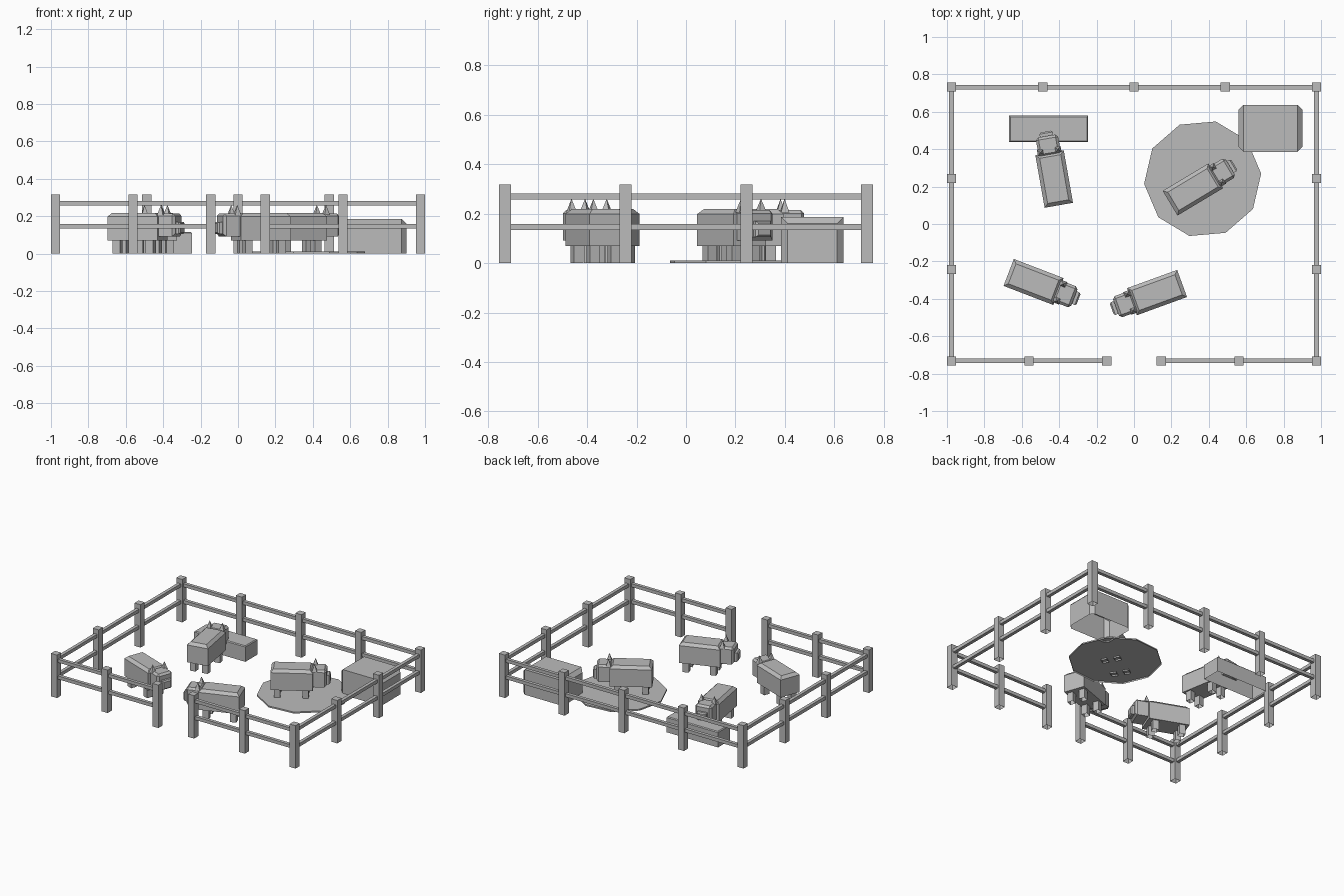
import bpy, bmesh, math
from mathutils import Matrix

if "Cube" in bpy.data.objects:
    bpy.data.objects.remove(bpy.data.objects["Cube"])

grey = bpy.data.materials.new("plain_grey")
grey.diffuse_color = (0.5, 0.5, 0.5, 1)
grey.use_nodes = True
grey.node_tree.nodes["Principled BSDF"].inputs["Base Color"].default_value = grey.diffuse_color


def finish(name, bm, matrix=None):
    # Ground-touching parts have no underside
    low = [f for f in bm.faces if all(abs(v.co.z) < 1e-5 for v in f.verts)]
    bmesh.ops.delete(bm, geom=low, context='FACES_ONLY')
    mesh = bpy.data.meshes.new(name)
    bm.to_mesh(mesh)
    bm.free()
    mesh.materials.append(grey)
    obj = bpy.data.objects.new(name, mesh)
    bpy.context.collection.objects.link(obj)
    if matrix:
        obj.matrix_world = matrix
    return obj


def box(name, x0, x1, y0, y1, z0, z1, matrix=None, bevel=0, pick=None):
    bm = bmesh.new()
    bmesh.ops.create_cube(bm, size=1)
    for v in bm.verts:
        v.co.x = x1 if v.co.x > 0 else x0
        v.co.y = y1 if v.co.y > 0 else y0
        v.co.z = z1 if v.co.z > 0 else z0
    if bevel:
        edges = [e for e in bm.edges if pick is None or pick(e)]
        bmesh.ops.bevel(bm, geom=edges, offset=bevel, segments=1,
                        affect='EDGES', profile=0.5)
    return finish(name, bm, matrix)


def cone(name, x, y, z0, z1, r0, r1, sides, turn, matrix=None):
    bm = bmesh.new()
    bmesh.ops.create_cone(bm, cap_ends=True, segments=sides, radius1=r0,
                          radius2=r1, depth=z1 - z0)
    bmesh.ops.rotate(bm, verts=bm.verts, matrix=Matrix.Rotation(turn, 3, 'Z'))
    bmesh.ops.translate(bm, verts=bm.verts, vec=(x, y, (z0 + z1) / 2))
    return finish(name, bm, matrix)


# Fence posts
X, Y, P, R = 0.9756, 0.7317, 0.0244, 0.0122
posts = [(x, Y) for x in (-X, -X / 2, 0, X / 2, X)]
posts += [(s * x, -Y) for s in (-1, 1) for x in (0.146, 0.561, X)]
posts += [(s * X, y) for s in (-1, 1) for y in (-Y / 3, Y / 3)]
for x, y in posts:
    box("fence_post", x - P, x + P, y - P, y + P, 0, 0.317)

# Fence rails, with a gap at the front
for z in (0.1465, 0.27):
    box("back_rail", -X, X, Y - R, Y + R, z - R, z + R)
    for s in (-1, 1):
        box("side_rail", s * X - R, s * X + R, -Y, Y, z - R, z + R)
        a, b = sorted((s * 0.146, s * X))
        box("front_rail", a, b, -Y - R, -Y + R, z - R, z + R)

# Mud pool, trough and hay bale
cone("mud_pool", 0.367, 0.242, 0, 0.011, 0.314, 0.314, 10, math.radians(95))


def is_top(e):
    return all(v.co.z > 0.1 for v in e.verts)


def is_upright_or_end(e):
    a, b = e.verts
    return abs(a.co.z - b.co.z) > 0.1 or (is_top(e) and abs(a.co.y - b.co.y) > 0.1)


box("trough", -0.667, -0.246, 0.438, 0.579, 0, 0.115, None, 0.006, is_top)
box("hay_bale", 0.56, 0.9, 0.385, 0.637, 0, 0.186, None, 0.026, is_upright_or_end)


# Pigs, built facing +x with the rump at the origin
def pig(x, y, degrees):
    m = Matrix.Translation((x, y, 0)) @ Matrix.Rotation(math.radians(degrees), 4, 'Z')
    box("pig_body", 0, 0.285, -0.077, 0.077, 0.07, 0.218, m, 0.02,
        lambda e: all(v.co.z > 0.2 for v in e.verts))
    box("pig_head", 0.27, 0.376, -0.06, 0.06, 0.092, 0.215, m, 0.014,
        lambda e: all(v.co.z > 0.2 for v in e.verts)
        or all(v.co.x > 0.3 for v in e.verts))
    box("pig_snout", 0.365, 0.4, -0.036, 0.036, 0.105, 0.17, m, 0.008,
        lambda e: all(v.co.x > 0.39 for v in e.verts))
    for s in (-1, 1):
        cone("pig_ear", 0.295, s * 0.047, 0.205, 0.26, 0.024, 0, 4, math.pi / 4, m)
        for lx in (0.045, 0.235):
            ly = s * 0.045
            box("pig_leg", lx - 0.021, lx + 0.021, ly - 0.021, ly + 0.021, 0, 0.085, m)


for place in ((0.257, -0.318, 200), (-0.402, 0.1, 100),
              (0.193, 0.111, 31), (-0.67, -0.259, -21)):
    pig(*place)
